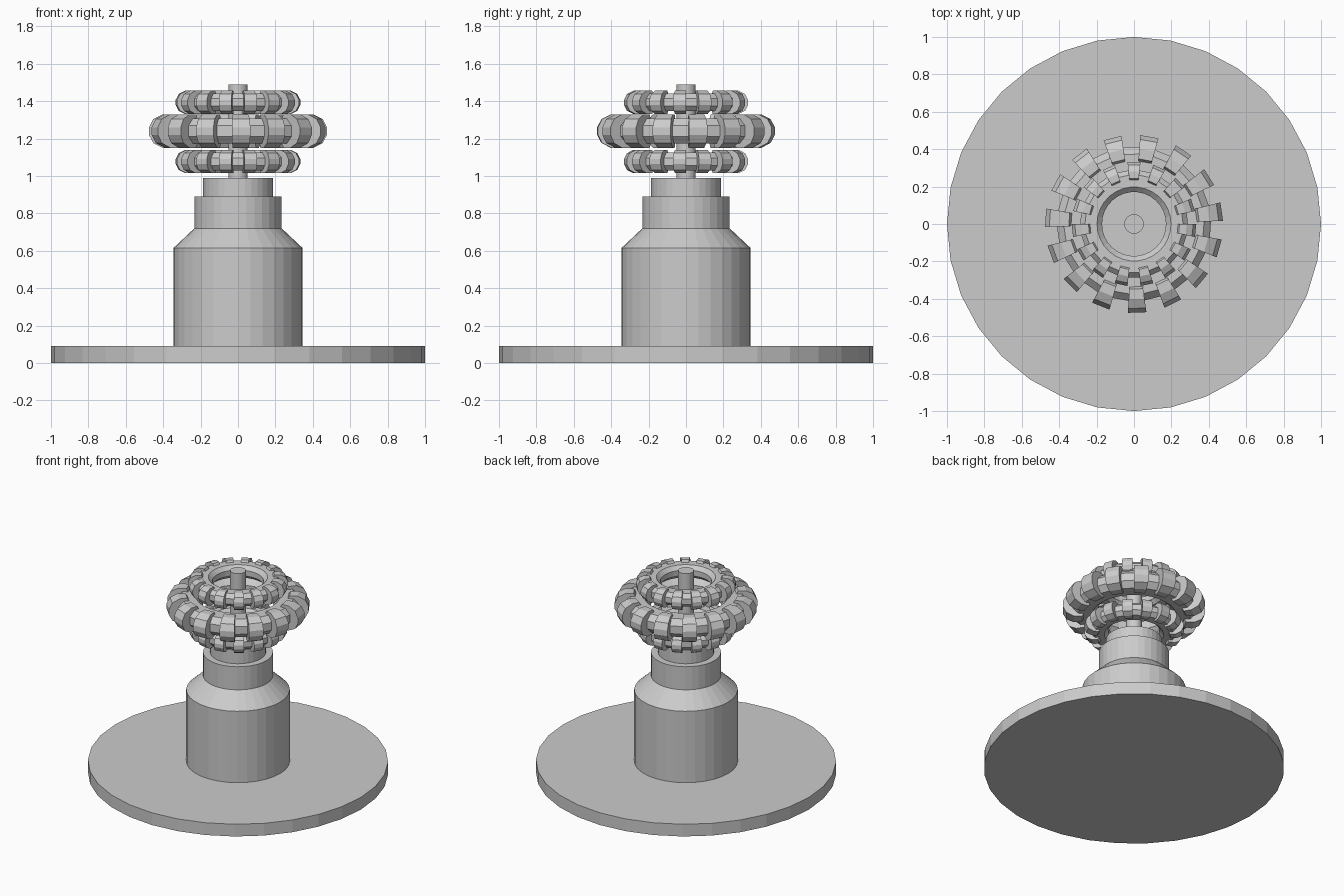
import bpy, bmesh
from math import sin, cos, pi, radians

if "Cube" in bpy.data.objects:
    bpy.data.objects.remove(bpy.data.objects["Cube"])


def finish(name, bm):
    bmesh.ops.recalc_face_normals(bm, faces=bm.faces)
    mesh = bpy.data.meshes.new(name)
    bm.to_mesh(mesh)
    bm.free()
    obj = bpy.data.objects.new(name, mesh)
    bpy.context.collection.objects.link(obj)
    return obj


def lathe(name, profile, seg=32):
    """Solid of revolution from (radius, z) points, capped at both ends."""
    bm = bmesh.new()
    rings = [[bm.verts.new((r * sin(2 * pi * i / seg), r * cos(2 * pi * i / seg), z))
              for i in range(seg)] for r, z in profile]
    for a, b in zip(rings, rings[1:]):
        for i in range(seg):
            j = (i + 1) % seg
            bm.faces.new((a[i], a[j], b[j], b[i]))
    bm.faces.new(rings[0])
    bm.faces.new(rings[-1])
    return finish(name, bm)


def section(bm, profile, angle, scale, z):
    return [bm.verts.new((r * scale * cos(angle), r * scale * sin(angle), z + h * scale))
            for r, h in profile]


def bridge(bm, a, b):
    n = len(a)
    for i in range(n):
        j = (i + 1) % n
        bm.faces.new((a[i], a[j], b[j], b[i]))


def mirrored(upper):
    return upper + [(r, -h) for r, h in reversed(upper)]


# Cross-sections of the ring body and of one lug, upper half only
BODY = mirrored([(0.171, 0.02), (0.198, 0.047), (0.262, 0.047), (0.288, 0.02)])
LUG = mirrored([(0.232, 0.04), (0.244, 0.0625), (0.282, 0.0625), (0.317, 0.045), (0.333, 0.014)])
TEETH = 15


def lugged_ring(name, z, scale, offset):
    bm = bmesh.new()
    step = pi / TEETH
    start = radians(offset) - step / 2
    # Continuous ring
    rings = [section(bm, BODY, start + i * step, scale, z) for i in range(2 * TEETH)]
    for i in range(2 * TEETH):
        bridge(bm, rings[i], rings[(i + 1) % (2 * TEETH)])
    # Lugs on every second segment
    for i in range(0, 2 * TEETH, 2):
        a = section(bm, LUG, start + i * step, scale, z)
        b = section(bm, LUG, start + (i + 1) * step, scale, z)
        bridge(bm, a, b)
        bm.faces.new(a)
        bm.faces.new(b)
    return finish(name, bm)


# Base, stepped pedestal and spindle
lathe("base_disc", [(1.0, 0.0), (1.0, 0.09)])
lathe("pedestal", [(0.345, 0.09), (0.345, 0.615), (0.233, 0.72), (0.233, 0.89)])
lathe("collar", [(0.186, 0.89), (0.186, 0.99)])
lathe("spindle", [(0.052, 0.99), (0.052, 1.49)])

# Three lugged rings around the spindle
lugged_ring("lower_ring", 1.077, 1.0, -78)
lugged_ring("middle_ring", 1.24, 1.43, -88)
lugged_ring("upper_ring", 1.393, 1.0, -78)
